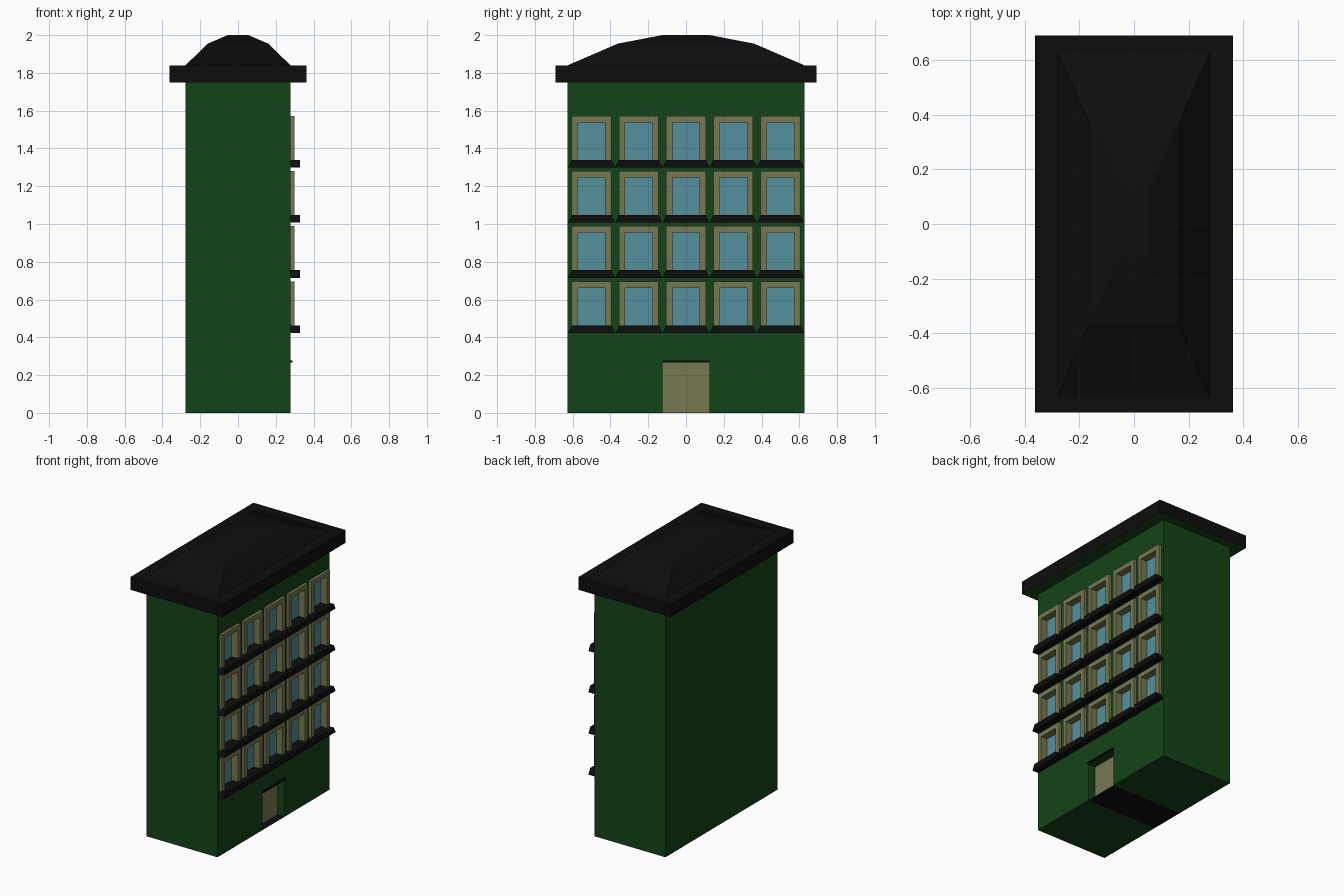
import bpy, bmesh

if "Cube" in bpy.data.objects:
    bpy.data.objects.remove(bpy.data.objects["Cube"])

def material(name, rgb):
    m = bpy.data.materials.new(name)
    m.diffuse_color = (*rgb, 1)
    m.use_nodes = True
    m.node_tree.nodes["Principled BSDF"].inputs["Base Color"].default_value = m.diffuse_color
    return m

GREEN = material("green_wall", (0.007, 0.056, 0.009))
BLACK = material("black_trim", (0.004, 0.004, 0.004))
TAN = material("tan_frame", (0.18, 0.19, 0.08))
GLASS = material("blue_glass", (0.09, 0.28, 0.33))

def build(name, faces, mats, recalc=False):
    """faces: list of (points, material index)"""
    bm = bmesh.new()
    for pts, mi in faces:
        bm.faces.new([bm.verts.new(p) for p in pts]).material_index = mi
    bmesh.ops.remove_doubles(bm, verts=bm.verts, dist=1e-5)
    if recalc:
        bmesh.ops.recalc_face_normals(bm, faces=bm.faces)
    me = bpy.data.meshes.new(name)
    bm.to_mesh(me)
    bm.free()
    for m in mats:
        me.materials.append(m)
    ob = bpy.data.objects.new(name, me)
    bpy.context.collection.objects.link(ob)
    return ob

def rect(x, y, z):
    return [(-x, -y, z), (x, -y, z), (x, y, z), (-x, y, z)]

def bridge(a, b, mi=0, closed=True):
    n = len(a)
    return [([a[i], a[(i + 1) % n], b[(i + 1) % n], b[i]], mi)
            for i in range(n if closed else n - 1)]

W, D, H = 0.278, 0.627, 1.75          # wall half sizes and height
DOOR_Y, DOOR_Z, DOOR_X = 0.125, 0.266, 0.222
FRONT, GLASS_X, SILL_X = 0.299, 0.25, 0.328
HALF_IN, HALF_OUT = 0.072, 0.105
cols = [-0.5, -0.25, 0, 0.25, 0.5]
rows = [0.423 + 0.2922 * i for i in range(4)]   # bottom of each sill
SILL_H, IN_H, OUT_H = 0.04, 0.239, 0.273

# Window wall as a grid with openings left out
faces = []
ys = sorted([-D, D, -DOOR_Y, DOOR_Y] + [c + s * HALF_IN for c in cols for s in (-1, 1)])
zs = sorted([0, DOOR_Z, H] + [r + h for r in rows for h in (SILL_H, IN_H)])
for y0, y1 in zip(ys, ys[1:]):
    for z0, z1 in zip(zs, zs[1:]):
        y, z = (y0 + y1) / 2, (z0 + z1) / 2
        window = any(abs(y - c) < HALF_IN for c in cols) and \
            any(r + SILL_H < z < r + IN_H for r in rows)
        door = abs(y) < DOOR_Y and z < DOOR_Z
        if not window and not door:
            faces.append(([(W, y0, z0), (W, y1, z0), (W, y1, z1), (W, y0, z1)], 0))
# Other three walls, door recess, and base with its dark strip
a, b = rect(W, D, 0), rect(W, D, H)
faces += [f for i, f in enumerate(bridge(a, b)) if i != 1]
recess = [[(x, -DOOR_Y, 0), (x, -DOOR_Y, DOOR_Z), (x, DOOR_Y, DOOR_Z), (x, DOOR_Y, 0)]
          for x in (DOOR_X, W)]
faces += bridge(recess[0], recess[1], closed=False)
for y0, y1, mi in ((-D, -DOOR_Y, 0), (-DOOR_Y, DOOR_Y, 1), (DOOR_Y, D, 0)):
    faces.append(([(-W, y0, 0), (-W, y1, 0), (W, y1, 0), (W, y0, 0)], mi))
build("building_walls", faces, [GREEN, BLACK])

# Door panel and thin lintel above it
build("door", [(recess[0][::-1], 0)], [TAN])
lintel = [[(x, -DOOR_Y, z) for x, z in ((W, DOOR_Z), (0.289, DOOR_Z), (0.289, 0.277), (W, 0.277))]]
lintel.append([(x, DOOR_Y, z) for x, y, z in lintel[0]])
build("door_lintel", bridge(*lintel) + [(lintel[0], 0), (lintel[1], 0)], [BLACK], True)

# Windows: U-shaped frames, panes and tapered sills
frames, panes, sills = [], [], []
for c in cols:
    for r in rows:
        zb = r + SILL_H

        def arch(x, half, top):
            return [(x, c - half, zb), (x, c - half, r + top),
                    (x, c + half, r + top), (x, c + half, zb)]
        loops = [arch(W, HALF_OUT, OUT_H), arch(FRONT, HALF_OUT, OUT_H),
                 arch(FRONT, HALF_IN, IN_H), arch(GLASS_X, HALF_IN, IN_H)]
        for p, q in zip(loops, loops[1:]):
            frames += bridge(q, p, closed=False)
        panes.append((loops[3][::-1], 0))
        s = [[(x, c - 0.125, r), (x, c + 0.125, r), (x, c + HALF_OUT, zb), (x, c - HALF_OUT, zb)]
             for x in (W, SILL_X)]
        sills += bridge(s[1], s[0]) + [(s[1], 0)]
        sills.append(([(GLASS_X, c - HALF_IN, zb), (W, c - HALF_IN, zb),
                       (W, c + HALF_IN, zb), (GLASS_X, c + HALF_IN, zb)], 0))
build("window_frames", frames, [TAN])
build("window_panes", panes, [GLASS])
sill_ob = build("window_sills", sills, [BLACK], True)

# Roof: green soffit, overhanging slab, stepped hip dome
profile = [rect(W, D, 1.75), rect(0.362, 0.69, 1.75), rect(0.362, 0.69, 1.84),
           rect(W, D, 1.84), rect(0.16, 0.36, 1.955), rect(0.055, 0.125, 2.0)]
roof = []
for i, (p, q) in enumerate(zip(profile, profile[1:])):
    roof += bridge(p, q, 1 if i == 0 else 0)
roof.append((profile[-1], 0))
build("roof", roof, [BLACK, GREEN])
